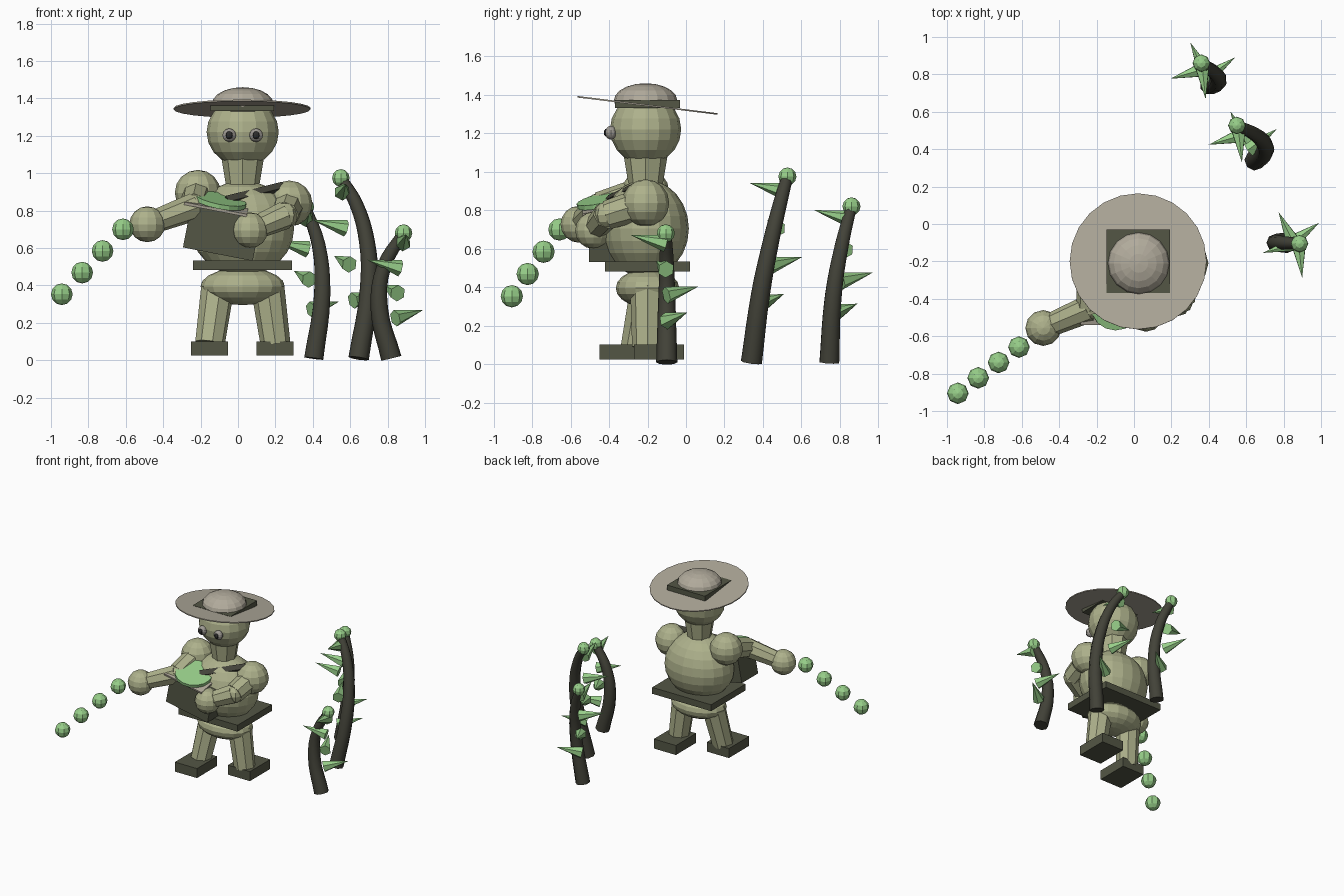
import bpy, math
from mathutils import Vector

if "Cube" in bpy.data.objects:
    bpy.data.objects.remove(bpy.data.objects["Cube"], do_unlink=True)


def material(name, rgb):
    m = bpy.data.materials.new(name)
    m.use_nodes = True
    m.diffuse_color = (*rgb, 1)
    m.node_tree.nodes["Principled BSDF"].inputs["Base Color"].default_value = (*rgb, 1)
    return m


OLIVE = material("olive skin", (.42, .44, .26))
DARK = material("dark olive", (.088, .094, .06))
STEM = material("stem brown", (.055, .055, .04))
GREEN = material("leaf green", (.31, .62, .25))
HAT = material("hat beige", (.44, .405, .33))
EYE = material("eye grey", (.34, .32, .29))
PUPIL = material("pupil black", (.025, .025, .025))


def finish(name, mat):
    ob = bpy.context.object
    ob.name = ob.data.name = name
    ob.data.materials.clear()
    ob.data.materials.append(mat)
    return ob


def ball(name, mat, loc, radii, segments=12, rings=8):
    if not isinstance(radii, tuple):
        radii = (radii,) * 3
    bpy.ops.mesh.primitive_uv_sphere_add(segments=segments, ring_count=rings, radius=1, location=loc)
    bpy.context.object.scale = radii
    return finish(name, mat)


def box(name, mat, loc, size, rot=(0, 0, 0)):
    bpy.ops.mesh.primitive_cube_add(size=1, location=loc, rotation=rot)
    bpy.context.object.scale = size
    return finish(name, mat)


def limb(name, mat, start, end, r1, r2, sides=8):
    a, b = Vector(start), Vector(end)
    d = b - a
    bpy.ops.mesh.primitive_cone_add(vertices=sides, radius1=r1, radius2=r2, depth=d.length,
                                    location=(a + b) / 2,
                                    rotation=d.to_track_quat('Z', 'Y').to_euler())
    return finish(name, mat)


def stalk(name, mat, points, r1, r2):
    cu = bpy.data.curves.new(name, 'CURVE')
    cu.dimensions = '3D'
    cu.bevel_depth = 1
    cu.bevel_resolution = 2
    cu.resolution_u = 4
    cu.use_fill_caps = True
    sp = cu.splines.new('BEZIER')
    sp.bezier_points.add(len(points) - 1)
    for i, (bp, p) in enumerate(zip(sp.bezier_points, points)):
        bp.co = p
        bp.handle_left_type = bp.handle_right_type = 'AUTO'
        bp.radius = r1 + (r2 - r1) * i / (len(points) - 1)
    ob = bpy.data.objects.new(name, cu)
    bpy.context.collection.objects.link(ob)
    bpy.ops.object.select_all(action='DESELECT')
    ob.select_set(True)
    bpy.context.view_layer.objects.active = ob
    bpy.ops.object.convert(target='MESH')
    return finish(name, mat)


CX, CY = .025, -.21

# Head, neck and eyes
ball("head", OLIVE, (CX, CY, 1.22), (.193, .185, .182), 16, 10)
limb("neck", OLIVE, (CX, CY, .94), (CX, CY, 1.09), .09, .115)
for side, x in (("right", CX - .072), ("left", CX + .072)):
    ball(side + "_eye", EYE, (x, -.39, 1.203), (.036, .03, .036), 12, 8)
    ball(side + "_pupil", PUPIL, (x, -.412, 1.203), (.021, .015, .021), 8, 6)

# Hat
bpy.ops.mesh.primitive_cylinder_add(vertices=24, radius=.366, depth=.008,
                                    location=(CX - .003, -.2, 1.345),
                                    rotation=(math.radians(-7), 0, 0))
finish("hat_brim", HAT)
box("hat_band", DARK, (CX - .003, -.2, 1.352), (.34, .34, .04))
ball("hat_crown", HAT, (CX, CY, 1.37), (.165, .165, .09), 16, 10)

# Torso, belt and hips
ball("torso", OLIVE, (CX, CY, .705), (.275, .225, .255), 20, 12)
box("belt", DARK, (CX, -.2, .508), (.53, .44, .052))
ball("hips", OLIVE, (CX, -.2, .395), (.225, .165, .1), 16, 10)
strap_start, strap_end = Vector((-.06, -.4, .85)), Vector((.24, -.24, .925))
limb("strap", STEM, strap_start, strap_end, .03, .03, 4)

# Legs and boots, taking a step
for side, x0, x1, y1, boot_y in (("right", -.107, -.15, -.26, -.32),
                                 ("left", .157, .2, -.2, -.14)):
    limb(side + "_leg", OLIVE, (x0, -.2, .4), (x1, y1, .09), .09, .08)
    box(side + "_boot", DARK, (x1 - .003, boot_y, .063), (.198, .26, .077))

# Arms
for side, shoulder, elbow, hand in (
        ("right", (-.215, -.21, .895), (-.235, -.45, .82), (-.485, -.556, .727)),
        ("left", (.275, -.21, .838), (.25, -.41, .775), (.064, -.48, .695))):
    ball(side + "_shoulder", OLIVE, shoulder, .123)
    limb(side + "_upper_arm", OLIVE, shoulder, elbow, .085, .075)
    ball(side + "_elbow", OLIVE, elbow, .07, 8, 6)
    limb(side + "_forearm", OLIVE, elbow, hand, .075, .06)
    ball(side + "_hand", OLIVE, hand, .096)

# Carried box with tray and green disc
tilt = (math.radians(13), math.radians(11), 0)
box("carried_box", DARK, (-.085, -.40, .685), (.38, .21, .24), (0, tilt[1], 0))
box("tray", HAT, (-.115, -.43, .83), (.34, .22, .015), tilt)
bpy.ops.mesh.primitive_cylinder_add(vertices=16, radius=.14, depth=.025,
                                    location=(-.095, -.43, .852), rotation=tilt)
finish("green_disc", GREEN)

# Thrown beads
first, last = Vector((-.615, -.658, .7)), Vector((-.942, -.905, .353))
for i in range(4):
    ball("bead_%d" % (i + 1), GREEN, first.lerp(last, i / 3), .058, 8, 6)

# Thorny plants: curved stalk, bud and thorns spiralling up the straight line between its ends
plants = {
    "back": [(.405, .745, .01), (.45, .765, .35), (.43, .81, .62), (.36, .86, .82)],
    "middle": [(.645, .34, .01), (.70, .39, .38), (.69, .44, .63), (.63, .49, .84), (.55, .527, .975)],
    "front": [(.82, -.1, .01), (.755, -.1, .28), (.78, -.1, .5), (.885, -.105, .68)],
}
for name, path in plants.items():
    stalk(name + "_stalk", STEM, path, .055, .03)
    ball(name + "_bud", GREEN, path[-1], .047, 8, 6)
    low, high = Vector(path[0]), Vector(path[-1])
    for i in range(4):
        base = low.lerp(high, .32 + .2 * i)
        angle = math.radians(36 + 80 * i)
        tip = base + Vector((.185 * math.cos(angle), .185 * math.sin(angle), .045))
        limb("%s_thorn_%d" % (name, i + 1), GREEN, base, tip, .045, 0, 6)
